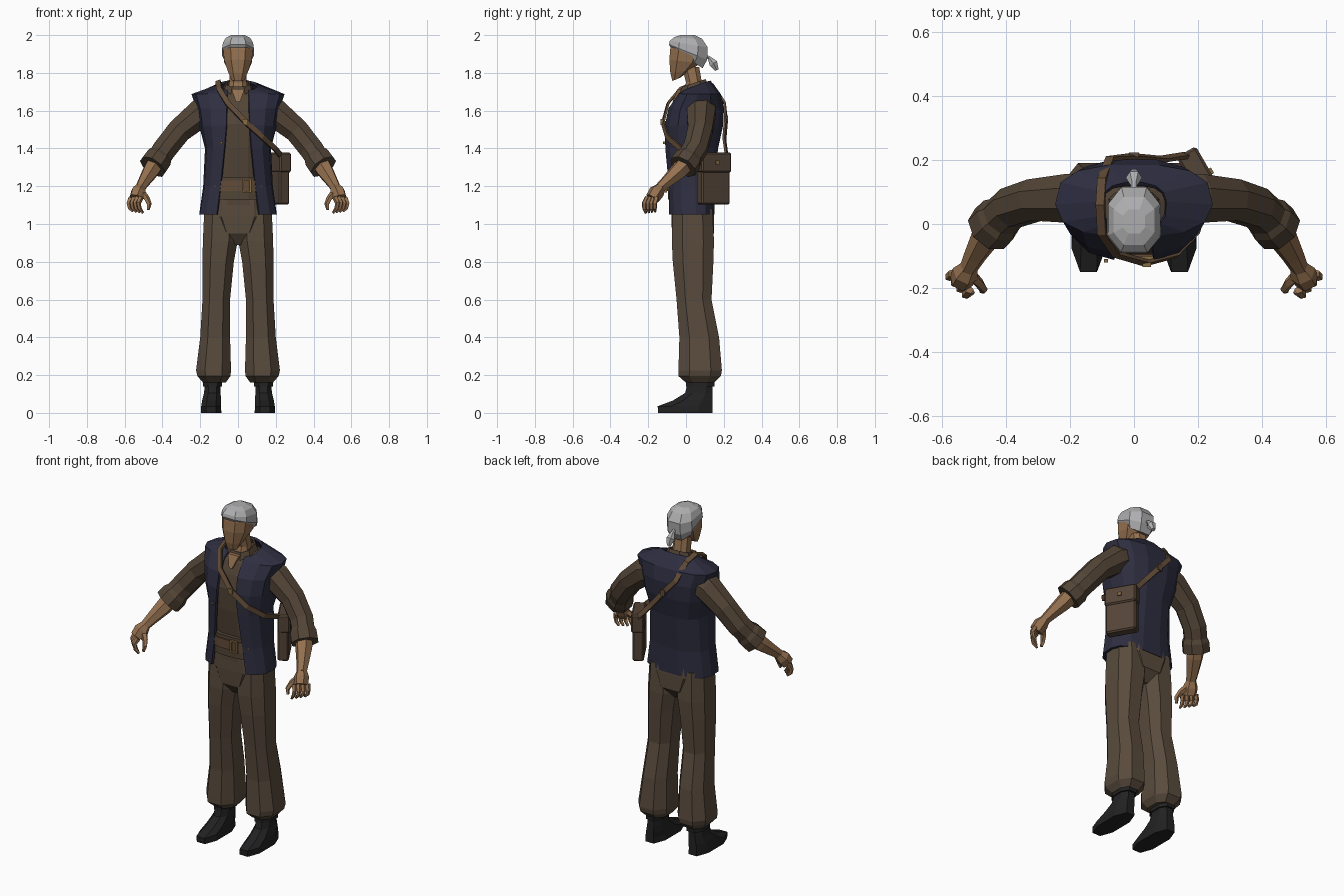
import bpy, bmesh, math
from mathutils import Vector, Matrix

if "Cube" in bpy.data.objects:
    bpy.data.objects.remove(bpy.data.objects["Cube"])


def material(name, rgb):
    m = bpy.data.materials.new(name)
    m.diffuse_color = (*rgb, 1)
    m.use_nodes = True
    m.node_tree.nodes["Principled BSDF"].inputs["Base Color"].default_value = m.diffuse_color
    return m


SKIN = material("skin", (.30, .165, .08))
HAIR = material("grey hair", (.42, .42, .43))
NAVY = material("navy cloth", (.027, .027, .052))
SHIRT = material("brown shirt", (.085, .058, .037))
PANTS = material("brown trousers", (.10, .070, .046))
BOOT = material("black leather", (.016, .016, .017))
BAG = material("bag leather", (.088, .058, .038))
STRAP = material("strap leather", (.12, .070, .038))
BRASS = material("dull brass", (.24, .15, .06))


def finish(name, bm, mat, mirror=False, thick=0):
    bmesh.ops.recalc_face_normals(bm, faces=bm.faces)
    me = bpy.data.meshes.new(name)
    bm.to_mesh(me)
    bm.free()
    me.materials.append(mat)
    ob = bpy.data.objects.new(name, me)
    bpy.context.collection.objects.link(ob)
    if thick:
        mod = ob.modifiers.new("thickness", 'SOLIDIFY')
        mod.thickness, mod.offset = thick, 0
    if mirror:
        mod = ob.modifiers.new("mirror", 'MIRROR')
        mod.use_axis = (True, False, False)
        mod.use_mirror_merge = False
    return ob


def loft(name, rings, mat, closed=True, caps=True, **kw):
    """Skin a list of equal-length point rings."""
    bm = bmesh.new()
    vs = [[bm.verts.new(p) for p in r] for r in rings]
    n = len(vs[0])
    for a, b in zip(vs, vs[1:]):
        for i in range(n if closed else n - 1):
            j = (i + 1) % n
            bm.faces.new((a[i], a[j], b[j], b[i]))
    if caps and closed:
        bm.faces.new(vs[0])
        bm.faces.new(vs[-1])
    return finish(name, bm, mat, **kw)


def ring(rx, yf, yb, zf, zb=None, cx=0, n=8, p=.8, gap=0):
    """Rounded horizontal ring; zf/zb tilt it, gap opens it at the front."""
    zb = zf if zb is None else zb
    a0 = math.asin((gap / rx) ** (1 / p)) if gap else math.pi / n
    pts = []
    for i in range(n):
        a = a0 + (2 * math.pi - 2 * a0) * i / (n - 1) if gap else a0 + 2 * math.pi * i / n
        s, c = math.sin(a), math.cos(a)
        x = math.copysign(abs(s) ** p, s)
        t = math.copysign(abs(c) ** p, c) / 2 + .5      # 1 = front
        if not gap:                                     # reach the full extents
            k = math.cos(math.pi / n) ** p
            x, t = x / k, (t - .5) / k + .5
        pts.append((cx + rx * x, yb + (yf - yb) * t, zb + (zf - zb) * t))
    return pts


def tube(name, path, radii, mat, n=6, ref=(0, 1, 0), **kw):
    """Round tube along a path with a radius at each point."""
    P = [Vector(p) for p in path]
    rings = []
    for i, p in enumerate(P):
        t = (P[min(i + 1, len(P) - 1)] - P[max(i - 1, 0)]).normalized()
        u = t.cross(Vector(ref)).normalized()
        v = u.cross(t)
        rings.append([p + radii[i] * (u * math.cos(a) + v * math.sin(a))
                      for a in (2 * math.pi * (k + .5) / n for k in range(n))])
    return loft(name, rings, mat, **kw)


def box(name, centre, size, mat, turn=0, bevel=0):
    bm = bmesh.new()
    bmesh.ops.create_cube(bm, size=1)
    bmesh.ops.scale(bm, vec=size, verts=bm.verts)
    if bevel:
        bmesh.ops.bevel(bm, geom=bm.edges[:], offset=bevel, segments=1, affect='EDGES')
    bmesh.ops.transform(bm, matrix=Matrix.Translation(centre) @ Matrix.Rotation(turn, 4, 'Z'), verts=bm.verts)
    return finish(name, bm, mat)


# Trousers: mirrored legs gathered at the ankle, plus the pelvis
legs = [(.16, .065, .185, .0, .15), (.195, .04, .215, -.04, .185), (.225, .037, .222, -.04, .19),
        (.40, .042, .200, -.035, .175), (.60, .042, .188, -.05, .135), (.80, .022, .188, -.07, .145),
        (.91, .002, .186, -.075, .148), (1.08, .002, .178, -.07, .14)]
loft("trouser_legs", [ring((b - a) / 2, f, k, z, cx=(a + b) / 2) for z, a, b, f, k in legs], PANTS, mirror=True)
loft("trouser_pelvis", [ring(.03, -.03, .10, .89), ring(.12, -.074, .148, .95),
                        ring(.178, -.078, .148, 1.04), ring(.165, -.078, .14, 1.16)], PANTS)

# Boots with a slim ankle cuff
boots = [(0, .088, .195, -.148, .14), (.035, .09, .195, -.15, .14), (.065, .09, .19, -.07, .14),
         (.105, .092, .18, -.005, .14), (.18, .092, .172, .015, .138)]
loft("boots", [ring((b - a) / 2, f, k, z, cx=(a + b) / 2) for z, a, b, f, k in boots], BOOT, mirror=True)
loft("boot_cuffs", [ring(.05, .0, .15, z, cx=.134) for z in (.14, .165)], BOOT, mirror=True)

# Shirt body and collar
loft("shirt_body", [ring(.16, -.08, .125, 1.10, n=12), ring(.15, -.075, .13, 1.25, n=12),
                    ring(.15, -.09, .145, 1.4, n=12), ring(.175, -.095, .175, 1.53, n=12),
                    ring(.185, -.075, .18, 1.61, n=12), ring(.17, -.045, .15, 1.675, n=12),
                    ring(.07, -.02, .115, 1.70, 1.735, n=12)], SHIRT)
loft("shirt_collar", [ring(.075, -.035, .115, 1.675, 1.73), ring(.06, -.015, .10, 1.725, 1.765)],
     SHIRT, caps=False, thick=.01)

# Open sleeveless vest
vest = [(1.05, .20, -.092, .145, .11), (1.2, .178, -.092, .145, .09), (1.4, .168, -.108, .165, .07),
        (1.52, .198, -.108, .192, .06), (1.61, .213, -.088, .197, .058), (1.685, .24, -.035, .18, .056)]
loft("vest", [ring(rx, f, b, z, n=14, p=.75, gap=g) for z, rx, f, b, g in vest]
     + [ring(.10, -.015, .125, 1.70, 1.755, n=14, p=.75, gap=.055)], NAVY, closed=False, thick=.014)
box("vest_button", (-.088, -.115, 1.43), (.012, .012, .012), BRASS)

# Sash, belt and buckle
loft("sash", [ring(.158, -.096, .13, z, n=12) for z in (1.13, 1.25)], SHIRT)
loft("belt", [ring(.16, -.103, .132, z, n=12) for z in (1.175, 1.23)], STRAP)
for x in (.028, .066):
    box("buckle_side", (x, -.106, 1.202), (.009, .012, .07), BRASS)
for z in (1.171, 1.233):
    box("buckle_bar", (.047, -.106, z), (.045, .012, .008), BRASS)

# Sleeves with rolled cuffs
tube("sleeves", [(.13, .08, 1.61), (.20, .08, 1.585), (.31, .075, 1.495), (.385, .05, 1.40), (.44, -.002, 1.32)],
     [.085, .082, .07, .068, .066], SHIRT, n=8, mirror=True)
tube("rolled_cuffs", [(.412, .025, 1.36), (.424, .012, 1.342), (.452, -.015, 1.303)],
     [.066, .077, .078], SHIRT, n=8, mirror=True)

# Forearms, palms, fingers and thumbs
tube("forearms", [(.43, .01, 1.335), (.462, -.04, 1.28), (.497, -.10, 1.225), (.518, -.14, 1.19)],
     [.05, .047, .035, .028], SKIN, mirror=True)
tube("palms", [(.514, -.132, 1.195), (.527, -.155, 1.17), (.54, -.178, 1.135)], [.028, .042, .038], SKIN, mirror=True)
for i in range(4):
    k = i / 3
    x, y = .515 + .052 * k, -.205 + .05 * k
    tube("fingers", [(x, y, 1.14), (x + .012, y - .017 + .006 * k, 1.11), (x + .006, y - .016 + .006 * k, 1.083),
                     (x - .012, y - .008, 1.058 + .008 * k)], [.015, .013, .011, .007], SKIN, n=5, mirror=True)
tube("thumbs", [(.51, -.16, 1.165), (.483, -.185, 1.135), (.470, -.205, 1.105), (.476, -.21, 1.075)],
     [.02, .016, .013, .008], SKIN, n=5, mirror=True)

# Neck, open throat and head
loft("neck", [ring(.052, -.02, .10, 1.66, 1.70), ring(.046, .0, .082, 1.75, 1.76), ring(.043, -.02, .07, 1.83)], SKIN)
loft("throat", [ring(.01, -.072, -.03, 1.645, n=4), ring(.035, -.045, .02, 1.715, n=4)], SKIN)
loft("head", [ring(.034, -.072, -.03, 1.757, 1.775), ring(.052, -.083, .025, 1.80, 1.815),
              ring(.073, -.088, .075, 1.87, 1.85), ring(.079, -.083, .095, 1.93, 1.92),
              ring(.06, -.06, .07, 1.975)], SKIN)

# Swept-back hair and ponytail
loft("hair", [ring(.066, -.082, .088, 1.935, 1.825), ring(.084, -.09, .112, 1.95, 1.87),
              ring(.08, -.086, .115, 1.968, 1.935), ring(.064, -.065, .085, 1.988, 1.98),
              ring(.035, -.03, .045, 2.0)], HAIR)
tube("ponytail", [(0, .095, 1.89), (0, .122, 1.88), (0, .145, 1.85), (0, .163, 1.815)],
     [.012, .011, .026, .012], HAIR, ref=(1, 0, 0))

# Cross-body strap
path = [Vector(p) for p in [(.225, .07, 1.365), (.195, -.03, 1.40), (.13, -.098, 1.46), (.04, -.122, 1.54),
                            (-.055, -.095, 1.64), (-.10, -.03, 1.715), (-.105, .06, 1.755), (-.10, .14, 1.735),
                            (-.075, .205, 1.64), (.0, .212, 1.555), (.09, .203, 1.45), (.165, .215, 1.365)]]
band = []
for i, p in enumerate(path):
    t = path[min(i + 1, len(path) - 1)] - path[max(i - 1, 0)]
    side = t.cross(p - Vector((0, .05, 1.47))).normalized()
    out = side.cross(t).normalized()
    band.append([p + side * a * .014 + out * b * .006 for a, b in ((-1, -1), (1, -1), (1, 1), (-1, 1))])
loft("shoulder_strap", band, STRAP)
box("strap_buckle", (.04, -.127, 1.54), (.026, .014, .03), BRASS)
box("strap_slider", (.0, .216, 1.555), (.03, .014, .034), STRAP)

# Satchel with flap and stud
turn = math.radians(30)
box("satchel_body", (.205, .145, 1.22), (.06, .172, .235), BAG, turn, .008)
box("satchel_flap", (.208, .147, 1.325), (.07, .182, .105), BAG, turn, .008)
box("satchel_stud", (.240, .165, 1.325), (.012, .02, .02), BRASS, turn)
